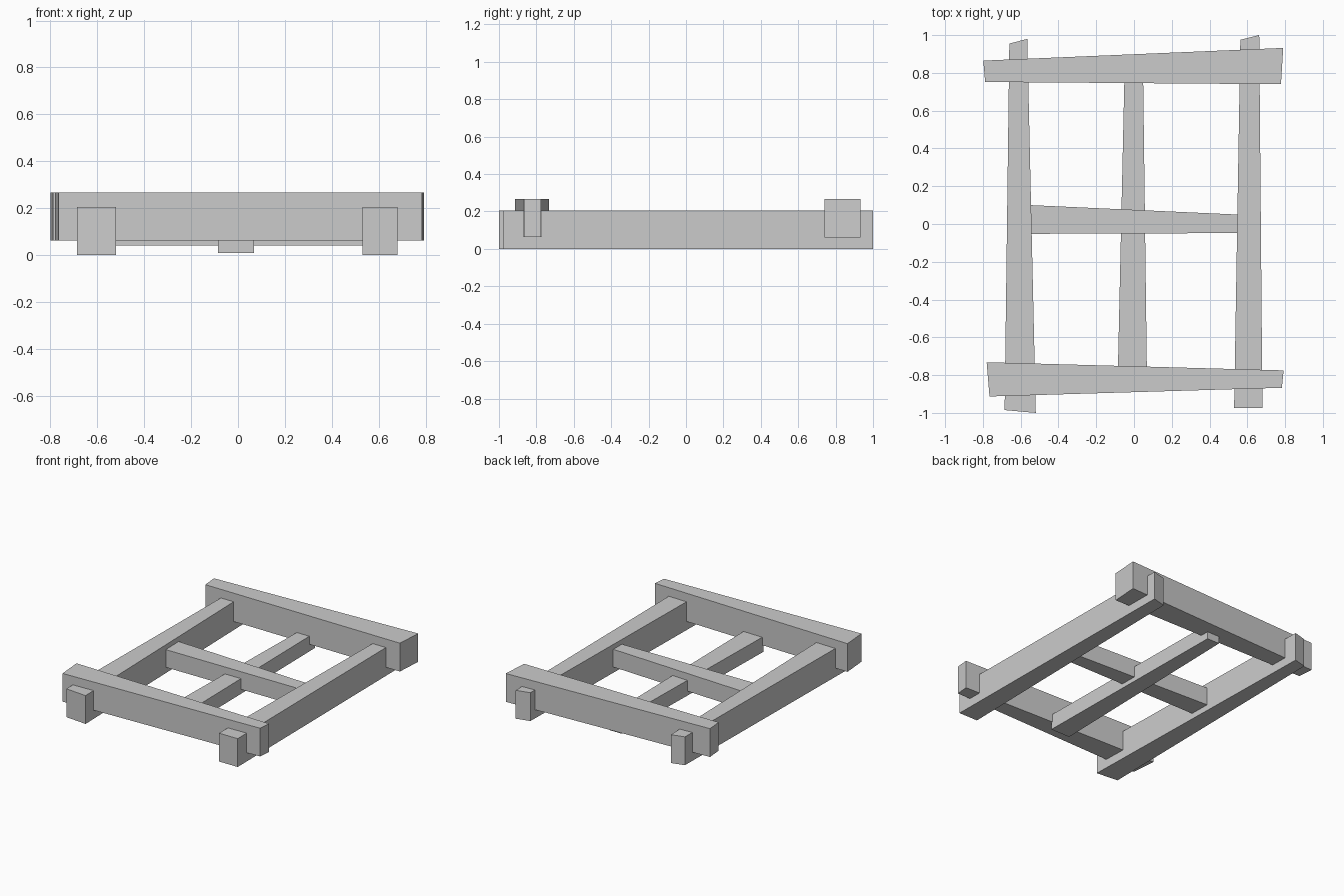
import bpy
import bmesh

if "Cube" in bpy.data.objects:
    bpy.data.objects.remove(bpy.data.objects["Cube"])


def plank(name, corners, z0, z1):
    """Hand-hewn tapered plank: a four-point plan outline extruded upward."""
    bm = bmesh.new()
    face = bm.faces.new([bm.verts.new((x, y, z0)) for x, y in corners])
    ext = bmesh.ops.extrude_face_region(bm, geom=[face], use_keep_orig=True)
    top = [v for v in ext["geom"] if isinstance(v, bmesh.types.BMVert)]
    bmesh.ops.translate(bm, verts=top, vec=(0, 0, z1 - z0))
    bmesh.ops.recalc_face_normals(bm, faces=bm.faces)
    mesh = bpy.data.meshes.new(name)
    bm.to_mesh(mesh)
    bm.free()
    obj = bpy.data.objects.new(name, mesh)
    bpy.context.collection.objects.link(obj)
    return obj


# Long side rails resting on the ground
plank("left_rail", [(-.685, -.985), (-.52, -1.0), (-.565, .98), (-.66, .955)], 0, .205)
plank("right_rail", [(.53, -.975), (.68, -.975), (.663, 1.0), (.563, .975)], 0, .205)

# Thin centre rail, set low between the end beams
plank("centre_rail", [(-.085, -.765), (.068, -.765), (.048, .81), (-.05, .81)], .01, .12)

# Raised end beams notched over the side rails
plank("front_beam", [(-.765, -.913), (.783, -.867), (.792, -.775), (-.78, -.732)], .063, .267)
plank("back_beam", [(-.788, .752), (.778, .74), (.79, .932), (-.798, .865)], .062, .267)

# Middle cross slat between the side rails
plank("middle_slat", [(-.55, -.052), (.55, -.048), (.55, .05), (-.55, .1)], .042, .17)
